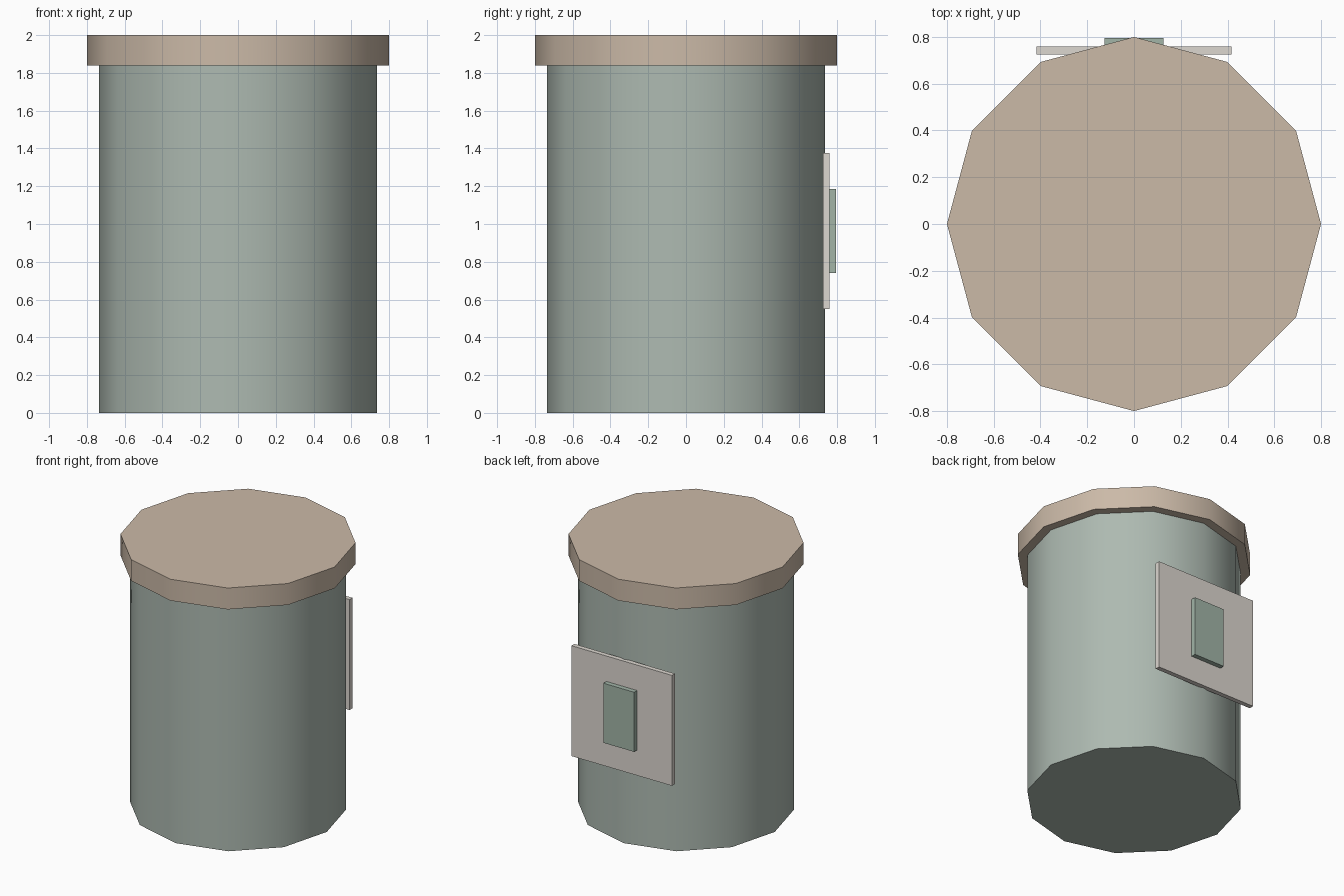
import bpy
import math

if "Cube" in bpy.data.objects:
    bpy.data.objects.remove(bpy.data.objects["Cube"])


def colour(obj, name, rgb):
    mat = bpy.data.materials.get(name) or bpy.data.materials.new(name)
    mat.diffuse_color = (*rgb, 1)
    mat.use_nodes = True
    mat.node_tree.nodes["Principled BSDF"].inputs["Base Color"].default_value = mat.diffuse_color
    obj.data.materials.append(mat)


def drum(name, radius, z0, z1, mat, rgb):
    # twelve-sided cylinder with a corner on each axis
    bpy.ops.mesh.primitive_cylinder_add(vertices=12, radius=radius, depth=z1 - z0,
                                        location=(0, 0, (z0 + z1) / 2))
    obj = bpy.context.object
    obj.name = name
    bpy.ops.object.shade_smooth_by_angle(angle=math.radians(40))
    colour(obj, mat, rgb)


def plate(name, lo, hi, mat, rgb):
    # box given by two opposite corners
    bpy.ops.mesh.primitive_cube_add(size=1, location=[(a + b) / 2 for a, b in zip(lo, hi)])
    obj = bpy.context.object
    obj.name = name
    obj.scale = [b - a for a, b in zip(lo, hi)]
    bpy.ops.object.transform_apply(location=False, rotation=False, scale=True)
    colour(obj, mat, rgb)


SAGE = (0.42, 0.49, 0.44)

# Canister body and overhanging lid
drum("body", 0.735, 0, 1.84, "sage", SAGE)
drum("lid", 0.8, 1.84, 2.0, "tan", (0.60, 0.49, 0.39))

# Label plate on the back with a small raised panel
plate("label_plate", (-0.416, 0.725, 0.55), (0.416, 0.76, 1.376), "cream", (0.72, 0.68, 0.63))
plate("label_panel", (-0.127, 0.758, 0.74), (0.127, 0.795, 1.186), "green", (0.36, 0.46, 0.39))
